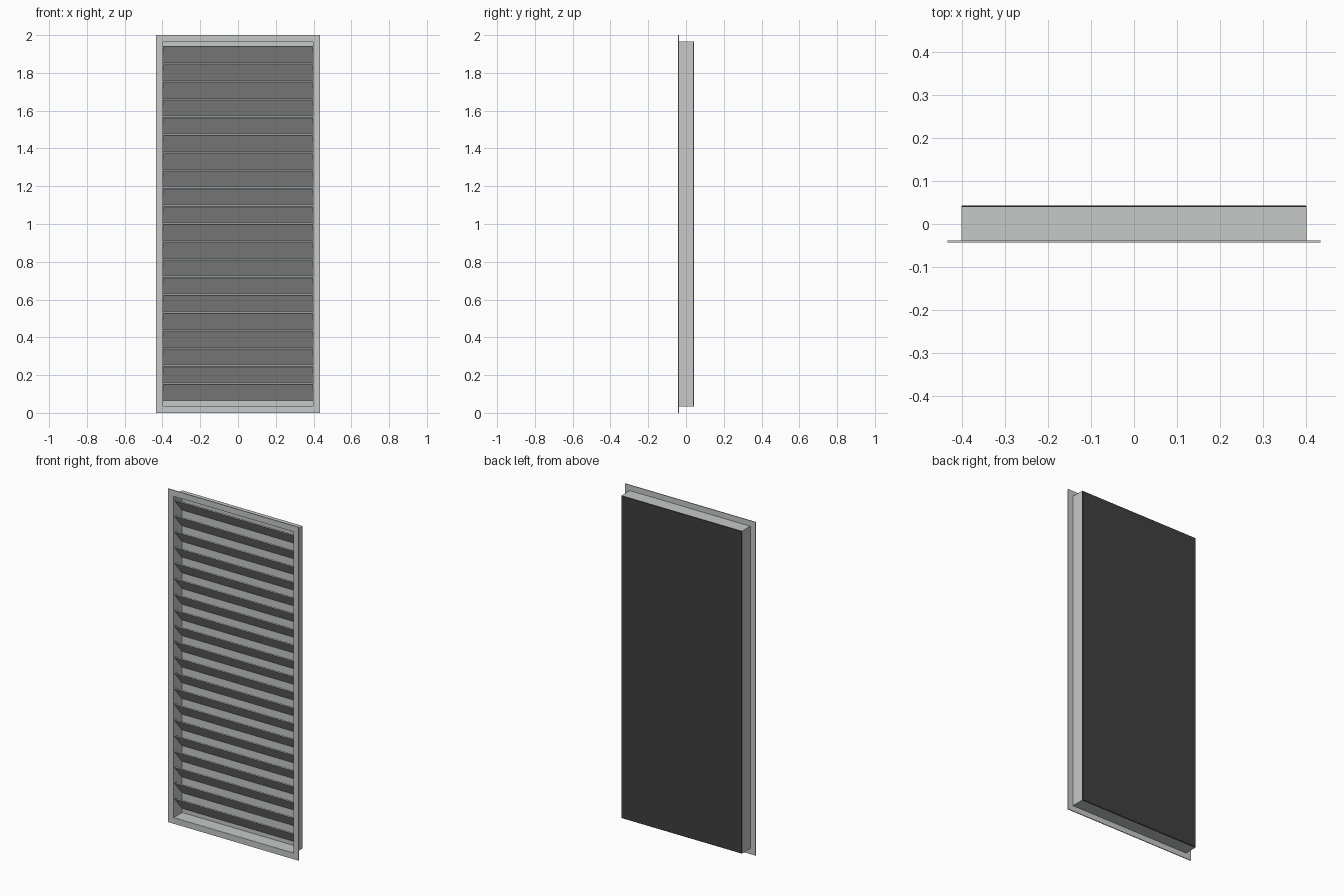
import bpy
import bmesh
from math import atan2, hypot
from mathutils import Matrix, Vector

cube = bpy.data.objects.get("Cube")
if cube:
    bpy.data.objects.remove(cube, do_unlink=True)


def material(name, colour):
    m = bpy.data.materials.new(name)
    m.use_nodes = True
    m.diffuse_color = colour
    m.node_tree.nodes["Principled BSDF"].inputs["Base Color"].default_value = colour
    return m


METAL = material("light grey metal", (0.57, 0.58, 0.58, 1))
DARK = material("dark backing", (0.05, 0.05, 0.05, 1))


def add_box(bm, low, high, turn=None):
    low, high = Vector(low), Vector(high)
    size = Matrix.Diagonal((*(high - low), 1))
    place = Matrix.Translation((low + high) / 2)
    bmesh.ops.create_cube(bm, size=1, matrix=place @ (turn or Matrix()) @ size)


def finish(bm, name, mat):
    mesh = bpy.data.meshes.new(name)
    bm.to_mesh(mesh)
    bm.free()
    mesh.materials.append(mat)
    obj = bpy.data.objects.new(name, mesh)
    bpy.context.collection.objects.link(obj)
    return obj


def rectangular_tube(name, outer, inner, y0, y1):
    """Rectangular ring around the opening, given as (half width, half height)."""
    bm = bmesh.new()
    rings = []
    for (w, h), y in ((outer, y0), (outer, y1), (inner, y1), (inner, y0)):
        rings.append([bm.verts.new((sx * w, y, 1 + sz * h))
                      for sx, sz in ((-1, -1), (1, -1), (1, 1), (-1, 1))])
    for a, b in zip(rings, rings[1:] + rings[:1]):
        for i in range(4):
            j = (i + 1) % 4
            bm.faces.new((a[i], a[j], b[j], b[i]))
    bmesh.ops.recalc_face_normals(bm, faces=bm.faces)
    return finish(bm, name, METAL)


FRONT, BACK = -0.043, 0.043

# Front flange and the duct behind it
rectangular_tube("front_flange", (0.433, 1.0), (0.397, 0.964), FRONT, FRONT + 0.005)
rectangular_tube("duct_walls", (0.4, 0.967), (0.396, 0.963), FRONT + 0.002, BACK - 0.004)

# Light inner panel closing the duct
bm = bmesh.new()
add_box(bm, (-0.397, BACK - 0.006, 0.036), (0.397, BACK - 0.003, 1.964))
finish(bm, "inner_back_panel", METAL)

# Dark outer backing, with a slightly softened rim
bm = bmesh.new()
add_box(bm, (-0.4, BACK - 0.004, 0.033), (0.4, BACK, 1.967))
rim = [e for e in bm.edges if all(v.co.y > BACK - 0.001 for v in e.verts)]
bmesh.ops.bevel(bm, geom=rim, offset=0.002, segments=1, affect='EDGES')
finish(bm, "rear_backing", DARK)

# Slanted slats: high at the front, low at the back
COUNT, PITCH, TOP = 20, 0.0942, 1.945
depth, drop, thickness = 0.071, 0.085, 0.006
tilt = Matrix.Rotation(-atan2(drop, depth), 4, 'X')
half = Vector((0.396, hypot(depth, drop) / 2, thickness / 2))
bm = bmesh.new()
for i in range(COUNT):
    centre = Vector((0, -0.001, TOP - 0.0465 - i * PITCH))
    add_box(bm, centre - half, centre + half, tilt)
finish(bm, "louvre_slats", METAL)
